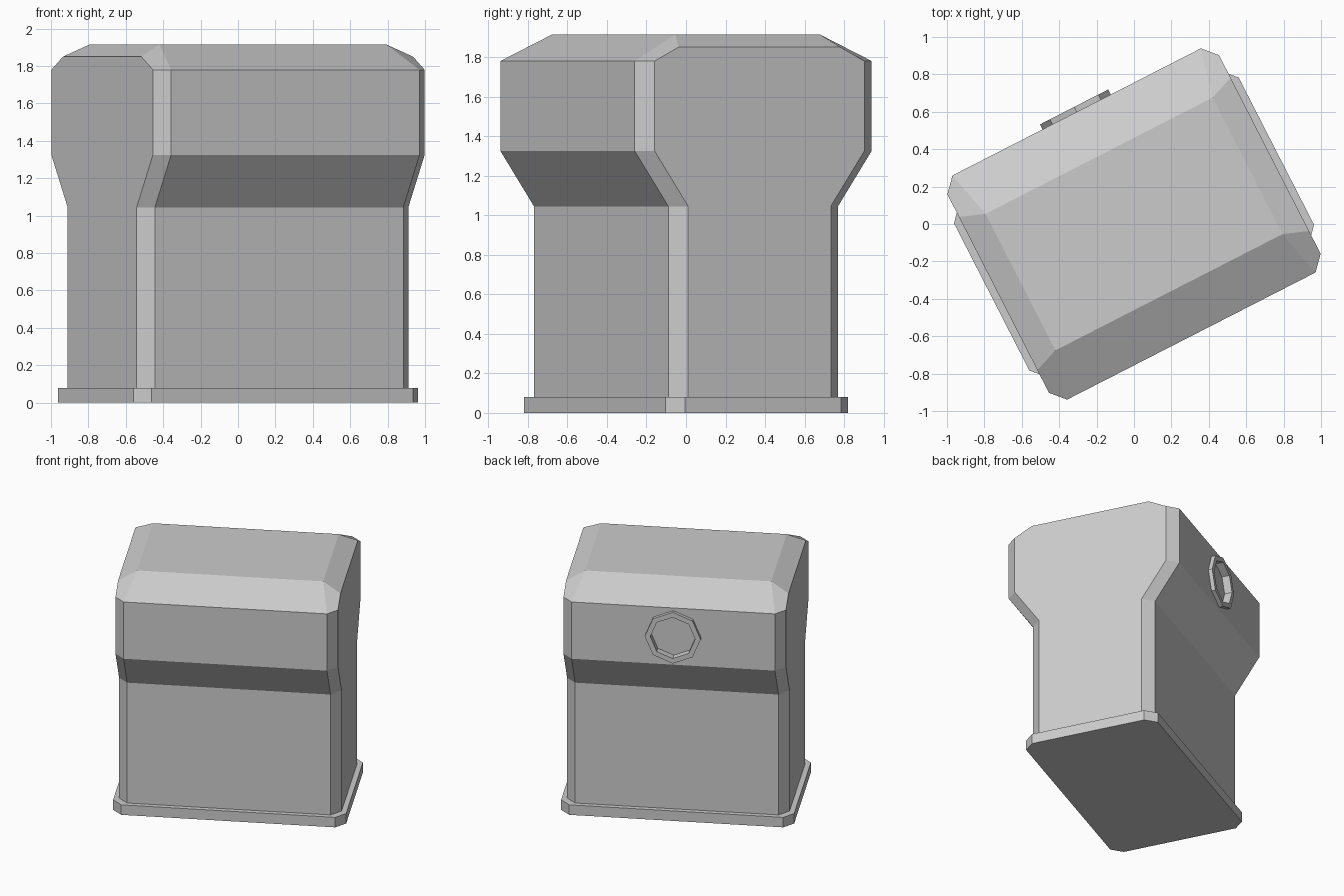
import bpy, bmesh, math

cube = bpy.data.objects.get("Cube")
if cube:
    bpy.data.objects.remove(cube, do_unlink=True)

TURN = math.radians(27.1)   # whole model is turned about z
GREY = (0.6, 0.6, 0.6, 1.0)

mat = bpy.data.materials.new("plain_grey")
mat.use_nodes = True
mat.diffuse_color = GREY
mat.node_tree.nodes["Principled BSDF"].inputs["Base Color"].default_value = GREY


def finish(bm, name):
    bmesh.ops.recalc_face_normals(bm, faces=bm.faces)
    mesh = bpy.data.meshes.new(name)
    bm.to_mesh(mesh)
    bm.free()
    mesh.materials.append(mat)
    obj = bpy.data.objects.new(name, mesh)
    obj.rotation_euler.z = TURN
    bpy.context.collection.objects.link(obj)
    return obj


def chamfered_ring(bm, hx, hy, z, cx=0.07, cy=0.077):
    """Rectangle with cut corners, counter-clockwise from the +x side."""
    ax, by = hx - cx, hy - cy
    pts = [(hx, -by), (hx, by), (ax, hy), (-ax, hy),
           (-hx, by), (-hx, -by), (-ax, -hy), (ax, -hy)]
    return [bm.verts.new((x, y, z)) for x, y in pts]


def corners(bm, hx, hy, z):
    return [bm.verts.new((sx * hx, sy * hy, z))
            for sx, sy in ((1, -1), (1, 1), (-1, 1), (-1, -1))]


def bridge(bm, a, b, skip=()):
    n = len(a)
    for i in range(n):
        if i not in skip:
            bm.faces.new((a[i], a[(i + 1) % n], b[(i + 1) % n], b[i]))


# Base plate
bm = bmesh.new()
low = chamfered_ring(bm, 0.855, 0.519, 0)
high = chamfered_ring(bm, 0.855, 0.519, 0.08)
bridge(bm, low, high)
bm.faces.new(low)
bm.faces.new(high)
finish(bm, "base_plate")

# Body: narrow trunk, flare, wide head, bevelled roof
bm = bmesh.new()
trunk, neck, flare, eave = [
    chamfered_ring(bm, 0.816, hy, z)
    for hy, z in ((0.482, 0.08), (0.482, 1.045), (0.673, 1.325), (0.673, 1.78))]
shoulder = corners(bm, 0.816, 0.46, 1.85)
top = corners(bm, 0.682, 0.41, 1.915)
bm.faces.new(trunk)
bridge(bm, trunk, neck)
bridge(bm, neck, flare)
bridge(bm, flare, eave, skip=(0, 4))
for k in (0, 2):
    r = 2 * k
    s, t = (shoulder[k], shoulder[k + 1]), (top[k], top[k + 1])
    # end wall, end slope and long slope
    bm.faces.new((flare[r], flare[r + 1], eave[r + 1], s[1], s[0], eave[r]))
    bm.faces.new((s[0], s[1], t[1], t[0]))
    bm.faces.new((eave[r + 2], eave[r + 3], top[(k + 2) % 4], t[1]))
    # roof corners
    bm.faces.new((eave[r - 1], eave[r], s[0], t[0]))
    bm.faces.new((eave[r + 1], eave[r + 2], t[1], s[1]))
bm.faces.new(top)
body = finish(bm, "body")


# Round port on the back of the head
def octagon(bm, radius, y):
    return [bm.verts.new((radius * math.cos(i * math.pi / 4), y,
                          1.553 + radius * math.sin(i * math.pi / 4)))
            for i in range(8)]


bm = bmesh.new()
inner, outer = octagon(bm, 0.178, 0.645), octagon(bm, 0.178, 0.75)
bridge(bm, inner, outer)
bm.faces.new(inner)
bm.faces.new(outer)
cutter = finish(bm, "port_cutter")
cutter.hide_render = True
cutter.hide_viewport = True
cutter.display_type = 'WIRE'
cut = body.modifiers.new("port_recess", 'BOOLEAN')
cut.operation = 'DIFFERENCE'
cut.solver = 'EXACT'
cut.object = cutter

bm = bmesh.new()
loops = [octagon(bm, r, y) for r, y in
         ((0.205, 0.66), (0.205, 0.703), (0.165, 0.703), (0.165, 0.645))]
for a, b in zip(loops, loops[1:]):
    bridge(bm, a, b)
finish(bm, "port_rim")
